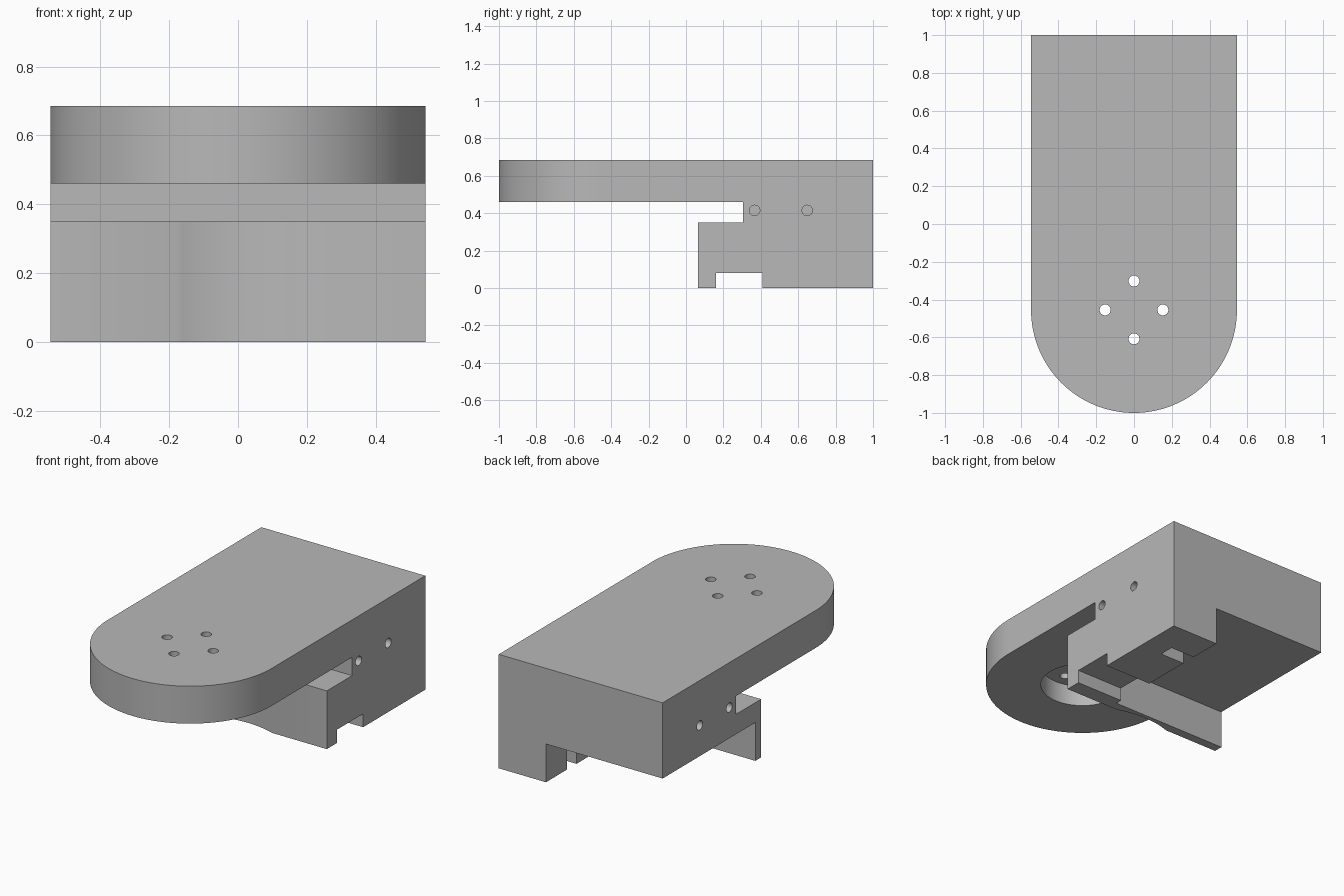
import bpy, bmesh, math
from mathutils import Matrix, Vector

cube = bpy.data.objects.get("Cube")
if cube:
    bpy.data.objects.remove(cube, do_unlink=True)

HALF_W, TOP, PIVOT_Y = 0.545, 0.685, -0.455

grey = bpy.data.materials.new("plain grey")
grey.use_nodes = True
colour = (0.48, 0.48, 0.48, 1)
grey.diffuse_color = colour
grey.node_tree.nodes["Principled BSDF"].inputs["Base Color"].default_value = colour


def make_object(name, bm):
    bmesh.ops.recalc_face_normals(bm, faces=bm.faces)
    mesh = bpy.data.meshes.new(name)
    bm.to_mesh(mesh)
    bm.free()
    mesh.materials.append(grey)
    obj = bpy.data.objects.new(name, mesh)
    bpy.context.collection.objects.link(obj)
    return obj


def prism(name, points, sweep):
    """Extrude a closed outline along a vector."""
    bm = bmesh.new()
    face = bm.faces.new([bm.verts.new(p) for p in points])
    geom = bmesh.ops.extrude_face_region(bm, geom=[face])["geom"]
    moved = [v for v in geom if isinstance(v, bmesh.types.BMVert)]
    bmesh.ops.translate(bm, verts=moved, vec=Vector(sweep))
    return make_object(name, bm)


def box(name, x0, x1, y0, y1, z0, z1):
    outline = [(x0, y0, z0), (x1, y0, z0), (x1, y1, z0), (x0, y1, z0)]
    return prism(name, outline, (0, 0, z1 - z0))


def cylinder(name, centre, radius, length, axis="Z", sides=32):
    bm = bmesh.new()
    turn = Matrix.Rotation(math.pi / 2, 4, "Y") if axis == "X" else Matrix()
    bmesh.ops.create_cone(bm, cap_ends=True, segments=sides, radius1=radius,
                          radius2=radius, depth=length,
                          matrix=Matrix.Translation(centre) @ turn)
    return make_object(name, bm)


# Body: rounded at the front, square at the back
STEPS = 64
outline = [(HALF_W, 1, 0), (-HALF_W, 1, 0)]
for i in range(STEPS + 1):
    a = math.pi * (1 + i / STEPS)
    outline.append((HALF_W * math.cos(a), PIVOT_Y + HALF_W * math.sin(a), 0))
body = prism("bracket_body", outline, (0, 0, TOP))

# Space below the front plate, with the slot behind it
step = [(-1.1, -0.1), (0.065, -0.1), (0.065, 0.35),
        (0.305, 0.35), (0.305, 0.46), (-1.1, 0.46)]
cutters = [prism("front_cut", [(-0.7, y, z) for y, z in step], (1.4, 0, 0))]

# Cavity, side notch and cable recess on the underside
cutters += [
    box("cavity_cut", -0.7, 0.231, 0.12, 1.1, -0.1, 0.23),
    box("notch_cut", 0.2, 0.7, 0.16, 0.41, -0.1, 0.08),
    box("cable_cut", 0.2, 0.394, 0.71, 0.8, -0.1, 0.22),
]

# Clearance arc in the front wall and round recess under the plate
cutters += [
    cylinder("arc_cut", (0, PIVOT_Y, 0.15), 0.551, 0.5, sides=128),
    cylinder("recess_cut", (0, PIVOT_Y, 0.485), 0.235, 0.2, sides=64),
]

# Four screw holes around the pivot
for k in range(4):
    a = k * math.pi / 2
    spot = (0.153 * math.cos(a), PIVOT_Y + 0.153 * math.sin(a), 0.65)
    cutters.append(cylinder("screw_hole_cut", spot, 0.029, 0.3))

# Blind screw holes in both sides
for side in (-1, 1):
    for y in (0.367, 0.648):
        cutters.append(cylinder("side_hole_cut", (side * HALF_W, y, 0.415),
                                0.028, 0.4, "X"))

# Cut everything, then keep only the finished body
for cutter in cutters:
    cutter.hide_render = True
    mod = body.modifiers.new(cutter.name, "BOOLEAN")
    mod.operation, mod.solver, mod.object = "DIFFERENCE", "EXACT", cutter
bpy.context.view_layer.update()
graph = bpy.context.evaluated_depsgraph_get()
finished = bpy.data.meshes.new_from_object(body.evaluated_get(graph))
body.modifiers.clear()
body.data = finished
for cutter in cutters:
    bpy.data.objects.remove(cutter, do_unlink=True)

bpy.ops.object.select_all(action="DESELECT")
body.select_set(True)
bpy.context.view_layer.objects.active = body
bpy.ops.object.shade_smooth_by_angle(angle=math.radians(30))
